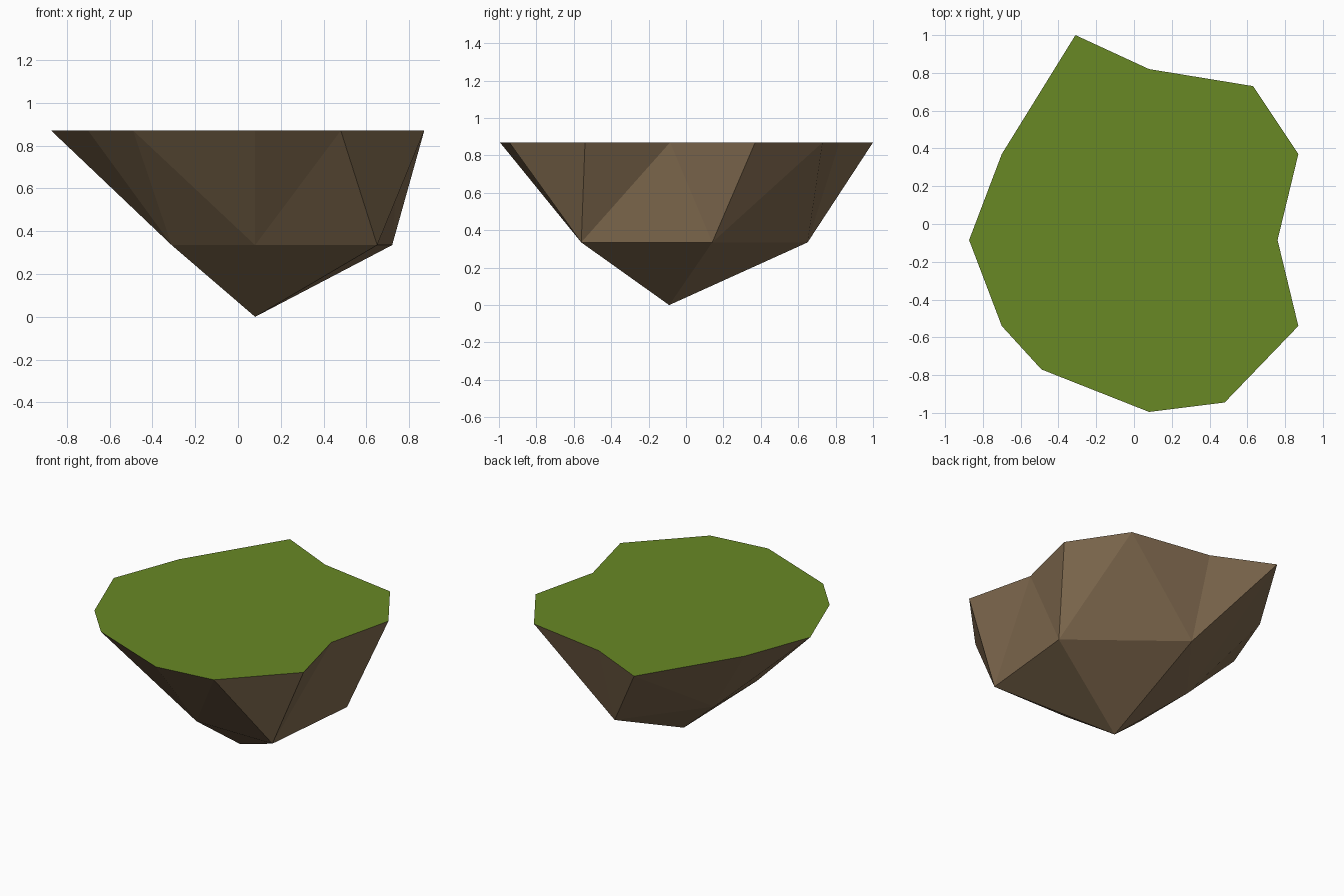
import bpy, bmesh

if "Cube" in bpy.data.objects:
    bpy.data.objects.remove(bpy.data.objects["Cube"])


def flat_material(name, color):
    m = bpy.data.materials.new(name)
    m.diffuse_color = (*color, 1)
    m.use_nodes = True
    m.node_tree.nodes["Principled BSDF"].inputs["Base Color"].default_value = m.diffuse_color
    return m


# Outlines, counter-clockwise; the rim has two points for every rock ring point
rim_z, ring_z = 0.87, 0.335
rim = [(0.87, 0.37), (0.63, 0.73), (0.08, 0.82), (-0.31, 1.0),
       (-0.70, 0.37), (-0.873, -0.085), (-0.70, -0.54), (-0.49, -0.77),
       (0.08, -0.995), (0.48, -0.945), (0.87, -0.54), (0.76, -0.085)]
ring = [(0.72, 0.14), (0.08, 0.65), (-0.31, 0.14),
        (-0.31, -0.32), (0.08, -0.56), (0.65, -0.56)]
tip = (0.08, -0.09, 0)

bm = bmesh.new()
top = [bm.verts.new((x, y, rim_z)) for x, y in rim]
mid = [bm.verts.new((x, y, ring_z)) for x, y in ring]
low = bm.verts.new(tip)

# Rocky underside: three upper facets and one lower facet per ring point
for i, m in enumerate(mid):
    nxt = mid[(i + 1) % 6]
    before, here, after = top[2 * i - 1], top[2 * i], top[2 * i + 1]
    bm.faces.new((m, here, before))
    bm.faces.new((m, after, here))
    bm.faces.new((m, nxt, after))
    bm.faces.new((low, nxt, m))

# Flat grass top
grass_face = bm.faces.new(top)
bmesh.ops.recalc_face_normals(bm, faces=bm.faces)
grass_face.material_index = 1

mesh = bpy.data.meshes.new("floating_island")
bm.to_mesh(mesh)
bm.free()
mesh.materials.append(flat_material("brown_rock", (0.216, 0.144, 0.078)))
mesh.materials.append(flat_material("green_grass", (0.138, 0.246, 0.018)))
island = bpy.data.objects.new("floating_island", mesh)
bpy.context.collection.objects.link(island)
